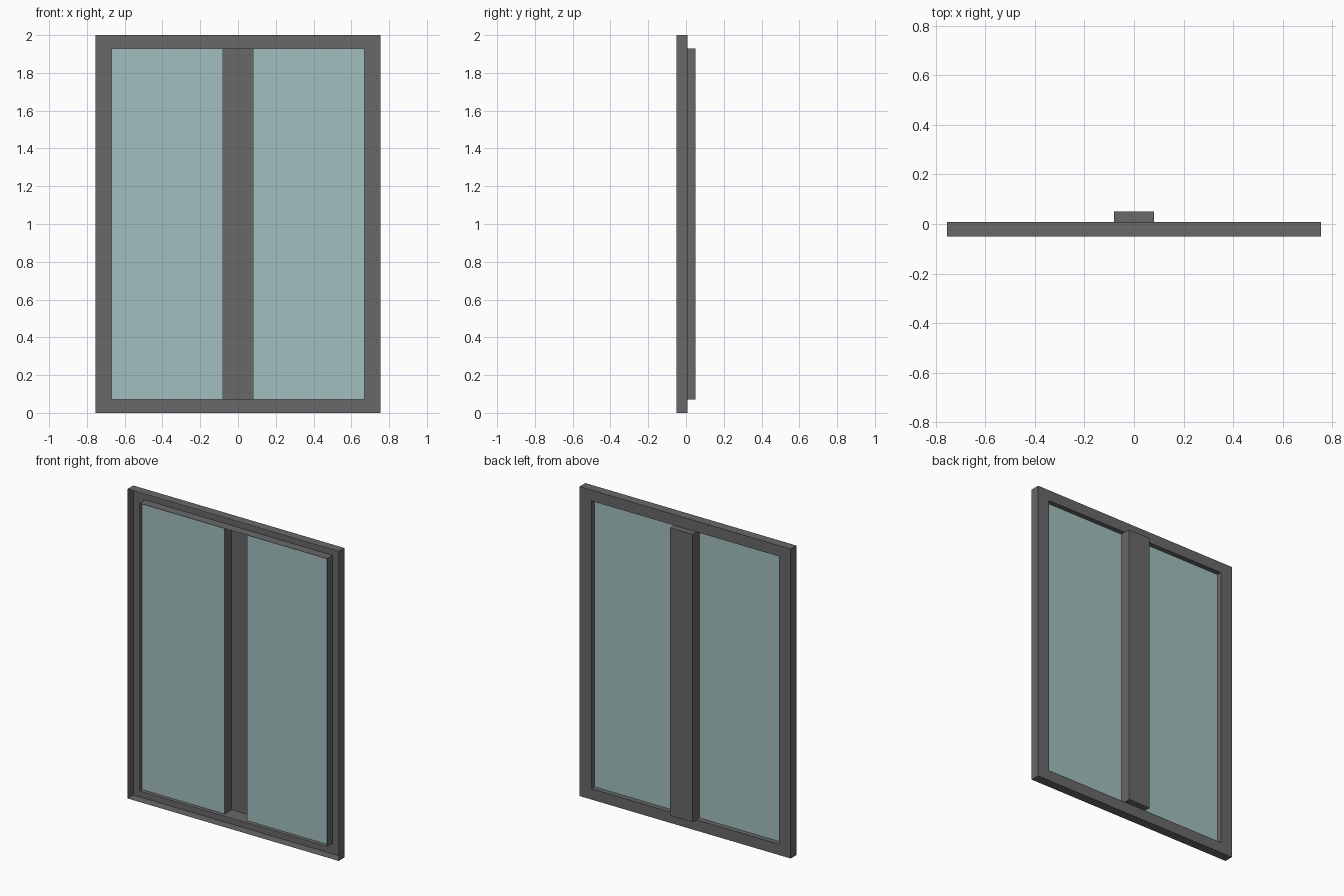
import bpy, bmesh

if "Cube" in bpy.data.objects:
    bpy.data.objects.remove(bpy.data.objects["Cube"])

# Main dimensions
W, H = 0.755, 2.0                # outer half width, height
IW, IZ0, IZ1 = 0.67, 0.07, 1.93  # glazed opening
MW = 0.08                        # mullion half width
Y_FRONT, Y_GLASS, Y_PLATE, Y_BACK = -0.05, -0.023, 0.009, 0.05


def material(name, color):
    m = bpy.data.materials.new(name)
    m.diffuse_color = (*color, 1.0)
    m.use_nodes = True
    m.node_tree.nodes["Principled BSDF"].inputs["Base Color"].default_value = m.diffuse_color
    return m


def ring(bm, x0, x1, z0, z1, y):
    return [bm.verts.new((x, y, z)) for x, z in ((x0, z0), (x1, z0), (x1, z1), (x0, z1))]


def bridge(bm, a, b, sides=range(4)):
    for i in sides:
        j = (i + 1) % 4
        bm.faces.new((a[j], a[i], b[i], b[j]))


def finish(bm, name, mat):
    mesh = bpy.data.meshes.new(name)
    bm.to_mesh(mesh)
    bm.free()
    mesh.materials.append(mat)
    ob = bpy.data.objects.new(name, mesh)
    bpy.context.collection.objects.link(ob)
    return ob


grey = material("dark_grey", (0.14, 0.14, 0.14))
glass = material("glass", (0.36, 0.52, 0.52))

# Outer frame: thin channel, open to the front
bm = bmesh.new()
profile = [(W, 0, H, Y_FRONT), (W, 0, H, Y_PLATE),
           (IW, IZ0, IZ1, Y_PLATE), (IW, IZ0, IZ1, Y_FRONT)]
rings = [ring(bm, -w, w, z0, z1, y) for w, z0, z1, y in profile]
for a, b in zip(rings, rings[1:]):
    bridge(bm, a, b)
finish(bm, "window_frame", grey)

# Centre mullion: hollow post open to the front, proud of the frame at the back
bm = bmesh.new()
a, b, c = [ring(bm, -MW, MW, IZ0, IZ1, y) for y in (Y_GLASS, Y_PLATE, Y_BACK)]
bridge(bm, a, b, (1, 3))
bridge(bm, b, c)
bm.faces.new(c[::-1])
finish(bm, "centre_mullion", grey)

# Glass panes either side of the mullion
for name, x0, x1 in (("left_pane", -IW, -MW), ("right_pane", MW, IW)):
    bm = bmesh.new()
    bm.faces.new(ring(bm, x0, x1, IZ0, IZ1, Y_GLASS))
    finish(bm, name, glass)
